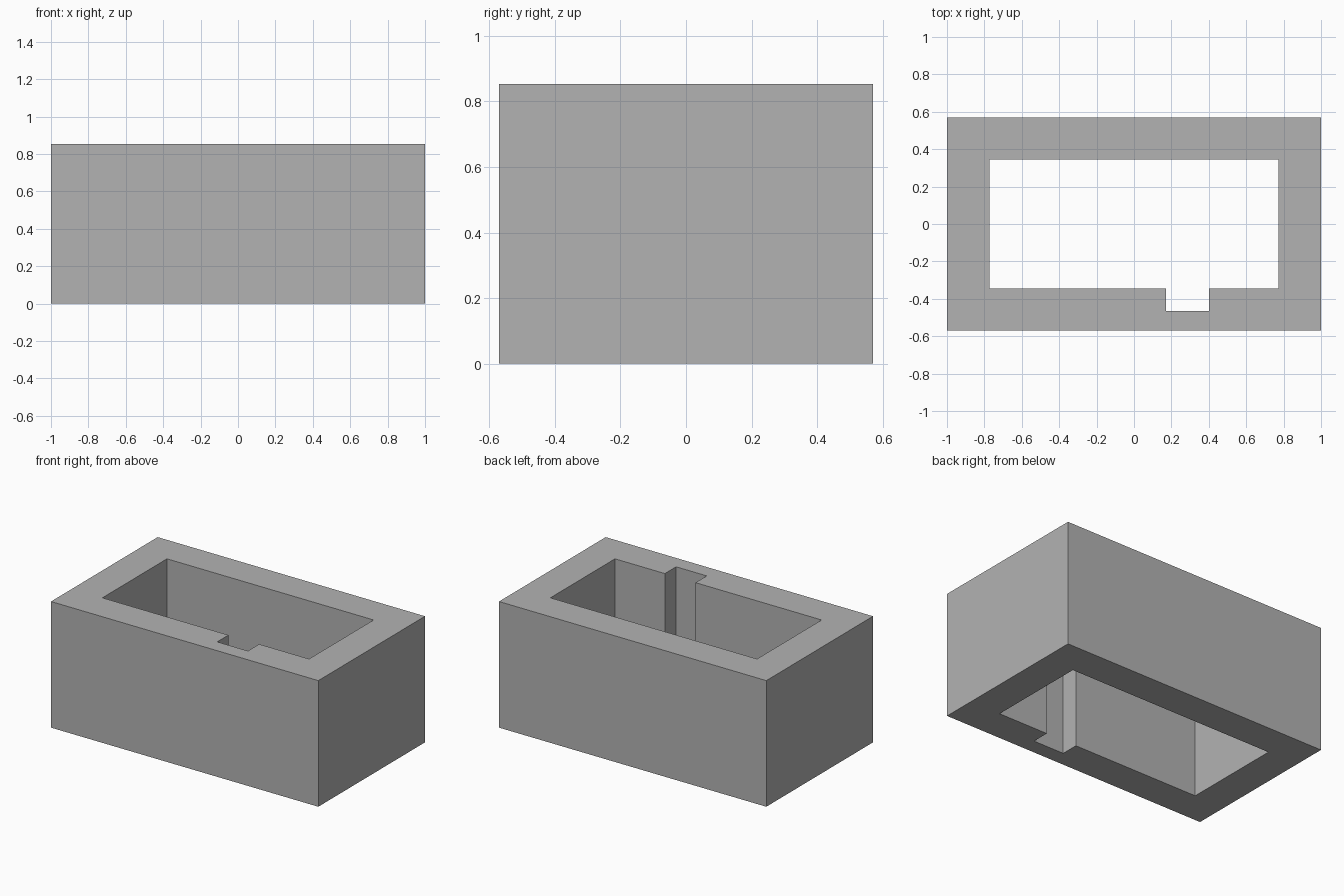
import bpy
import bmesh

cube = bpy.data.objects.get("Cube")
if cube:
    bpy.data.objects.remove(cube, do_unlink=True)

HALF_X, HALF_Y, HEIGHT = 1.0, 0.57, 0.853
HOLE_X, HOLE_Y = 0.773, 0.345
NOTCH_LEFT, NOTCH_RIGHT, NOTCH_Y = 0.17, 0.40, -0.465

grey = bpy.data.materials.new("plain grey")
grey.use_nodes = True
colour = (0.45, 0.45, 0.45, 1)
grey.diffuse_color = colour
grey.node_tree.nodes["Principled BSDF"].inputs["Base Color"].default_value = colour


def rectangle(x, y):
    return [(-x, -y), (x, -y), (x, y), (-x, y)]


def add_loop(bm, points):
    verts = [bm.verts.new((x, y, 0)) for x, y in points]
    return [bm.edges.new((a, b)) for a, b in zip(verts, verts[1:] + verts[:1])]


# Outer wall outline, and the opening with a notch in its front edge
outline = rectangle(HALF_X, HALF_Y)
opening = rectangle(HOLE_X, HOLE_Y)
opening[1:1] = [(NOTCH_LEFT, -HOLE_Y), (NOTCH_LEFT, NOTCH_Y),
                (NOTCH_RIGHT, NOTCH_Y), (NOTCH_RIGHT, -HOLE_Y)]

# Fill between the outlines and extrude upwards
bm = bmesh.new()
edges = add_loop(bm, outline) + add_loop(bm, opening)
bmesh.ops.triangle_fill(bm, edges=edges, use_beauty=True, normal=(0, 0, 1))
result = bmesh.ops.extrude_face_region(bm, geom=bm.faces[:], use_keep_orig=True)
top = [v for v in result["geom"] if isinstance(v, bmesh.types.BMVert)]
bmesh.ops.translate(bm, verts=top, vec=(0, 0, HEIGHT))
bmesh.ops.recalc_face_normals(bm, faces=bm.faces[:])

mesh = bpy.data.meshes.new("notched_wall_block")
bm.to_mesh(mesh)
bm.free()
mesh.materials.append(grey)
block = bpy.data.objects.new("notched_wall_block", mesh)
bpy.context.collection.objects.link(block)
